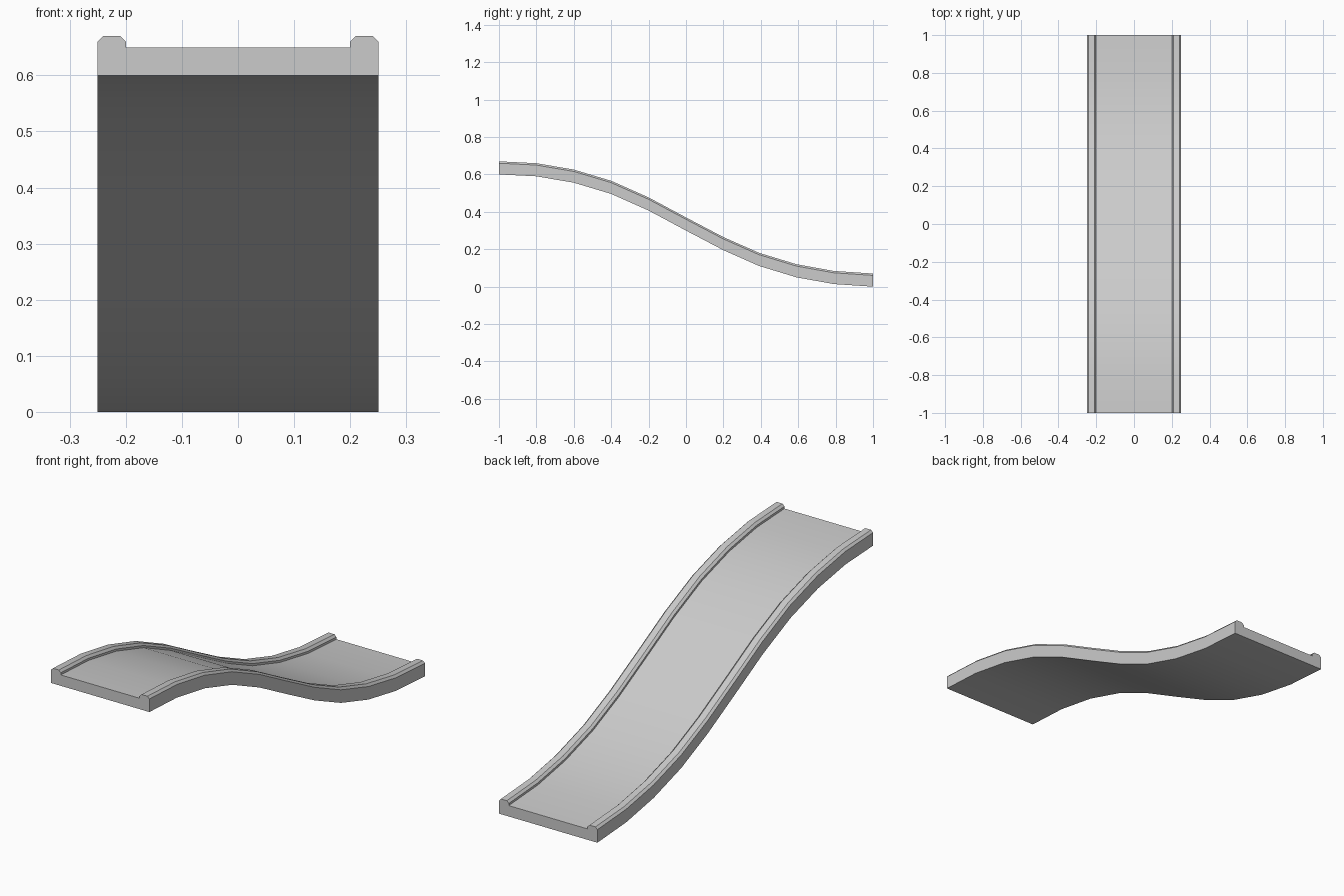
import bpy, bmesh

if "Cube" in bpy.data.objects:
    bpy.data.objects.remove(bpy.data.objects["Cube"])

# Single neutral material
grey = bpy.data.materials.new("light_grey")
grey.diffuse_color = (0.6, 0.6, 0.6, 1)
grey.use_nodes = True
grey.node_tree.nodes["Principled BSDF"].inputs["Base Color"].default_value = grey.diffuse_color

# Cross-section (x, height): flat deck with a chamfered rail on each edge
right = [(0.25, 0.0), (0.25, 0.06), (0.24, 0.07), (0.21, 0.07), (0.20, 0.06), (0.20, 0.05)]
section = right + [(-x, z) for x, z in reversed(right)]

# Underside path (y, z): S-shaped descent from front to back
path = [(-1, 0.60), (-0.8, 0.59), (-0.6, 0.556), (-0.4, 0.496), (-0.2, 0.407), (0, 0.30),
        (0.2, 0.195), (0.39, 0.111), (0.59, 0.05), (0.79, 0.014), (1, 0.0)]

# Sweep the section along the path
bm = bmesh.new()
rings = [[bm.verts.new((x, y, z + h)) for x, h in section] for y, z in path]
n = len(section)
for a, b in zip(rings, rings[1:]):
    for i in range(n):
        j = (i + 1) % n
        bm.faces.new((a[i], a[j], b[j], b[i]))

# Flat end caps
bm.faces.new(rings[0])
bm.faces.new(rings[-1])
bmesh.ops.recalc_face_normals(bm, faces=bm.faces)

mesh = bpy.data.meshes.new("sloped_track")
bm.to_mesh(mesh)
bm.free()
mesh.materials.append(grey)
track = bpy.data.objects.new("sloped_track", mesh)
bpy.context.collection.objects.link(track)

# Smooth along the curve, crisp at the rails and ends
bpy.context.view_layer.objects.active = track
track.select_set(True)
bpy.ops.object.shade_smooth_by_angle(angle=0.52)
